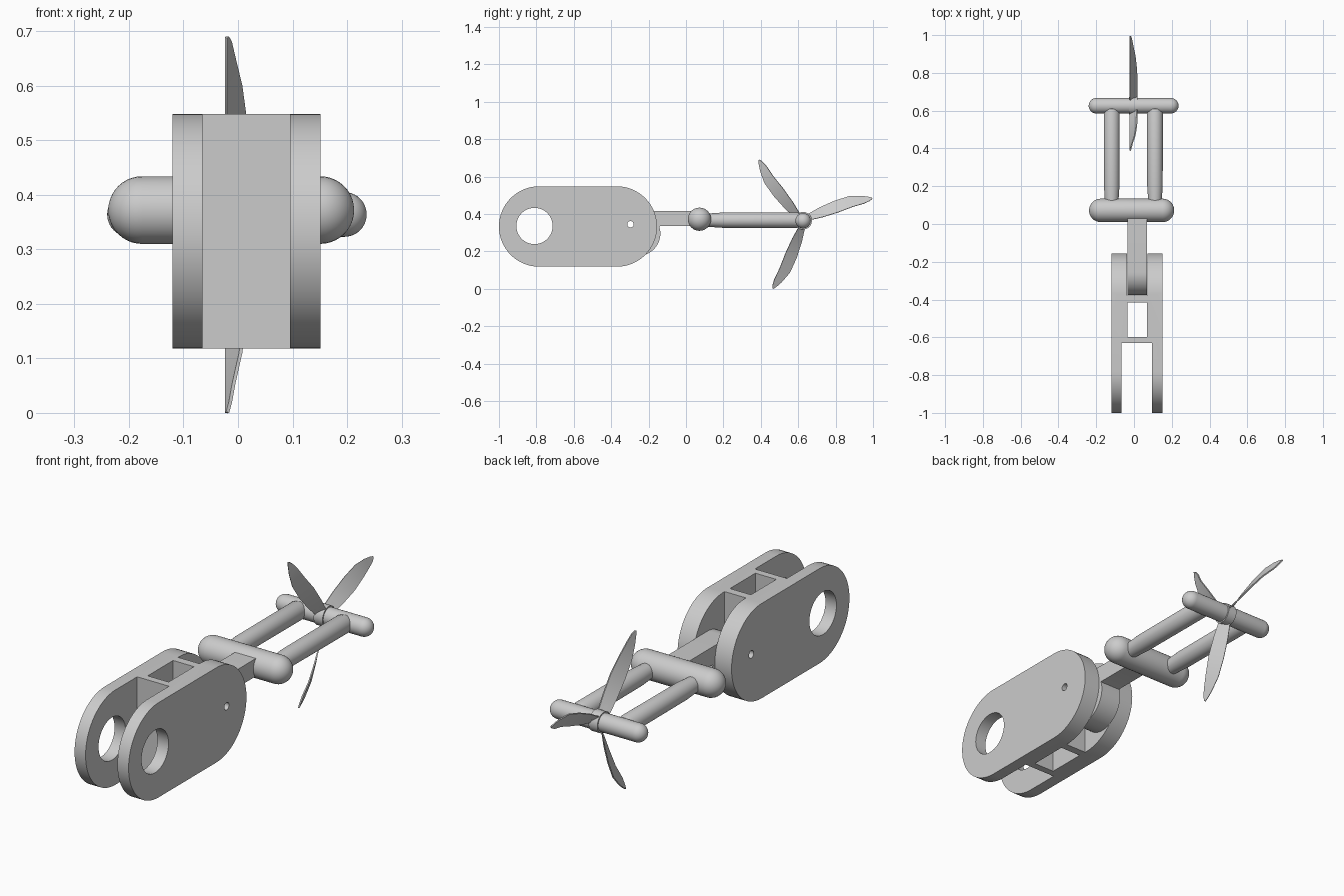
import bpy, bmesh
from math import sin, cos, pi, radians
from mathutils import Vector

cube = bpy.data.objects.get("Cube")
if cube:
    bpy.data.objects.remove(cube, do_unlink=True)

grey = bpy.data.materials.new("plain_grey")
grey.use_nodes = True
grey.diffuse_color = (0.6, 0.6, 0.6, 1)
grey.node_tree.nodes["Principled BSDF"].inputs["Base Color"].default_value = (0.6, 0.6, 0.6, 1)


def finish(name, bm, smooth=True):
    bmesh.ops.recalc_face_normals(bm, faces=bm.faces)
    mesh = bpy.data.meshes.new(name)
    bm.to_mesh(mesh)
    bm.free()
    mesh.materials.append(grey)
    obj = bpy.data.objects.new(name, mesh)
    bpy.context.collection.objects.link(obj)
    if smooth:
        shade(obj)
    return obj


def shade(obj):
    bpy.ops.object.select_all(action="DESELECT")
    obj.select_set(True)
    bpy.context.view_layer.objects.active = obj
    bpy.ops.object.shade_smooth_by_angle(angle=radians(30))


def loft(name, rings):
    """Skin a list of equal closed rings and cap both ends."""
    bm = bmesh.new()
    loops = [[bm.verts.new(p) for p in ring] for ring in rings]
    n = len(loops[0])
    for a, b in zip(loops, loops[1:]):
        for i in range(n):
            bm.faces.new((a[i], a[(i + 1) % n], b[(i + 1) % n], b[i]))
    bm.faces.new(loops[0])
    bm.faces.new(loops[-1])
    return finish(name, bm)


def arc(y, z, r, start, end, n):
    angles = [radians(start + (end - start) * i / n) for i in range(n + 1)]
    return [(y + r * cos(a), z + r * sin(a)) for a in angles]


def extrude_x(name, outline, x0, x1):
    return loft(name, [[(x, y, z) for y, z in outline] for x in (x0, x1)])


def rod(name, centre, axis, profile, n=32):
    """Revolve (distance, radius) pairs about a line through centre."""
    axis = Vector(axis)
    side, up = axis.orthogonal().normalized(), None
    up = axis.cross(side)
    turns = [2 * pi * i / n for i in range(n)]
    return loft(name, [[Vector(centre) + axis * d + (side * cos(t) + up * sin(t)) * r
                        for t in turns] for d, r in profile])


def capsule(name, x0, x1, y, z, r):
    angles = [radians(1 + 89 * i / 10) for i in range(11)]
    left = [(x0 + r - r * cos(a), r * sin(a)) for a in angles]
    right = [(x1 - r + r * cos(a), r * sin(a)) for a in reversed(angles)]
    return rod(name, (0, y, z), (1, 0, 0), left + right)


def box(name, x, y, z):
    return extrude_x(name, [(y[0], z[0]), (y[1], z[0]), (y[1], z[1]), (y[0], z[1])], *x)


def boolean(obj, tools, operation="DIFFERENCE"):
    for tool in tools:
        tool.hide_render = True
        mod = obj.modifiers.new("cut", "BOOLEAN")
        mod.operation, mod.solver, mod.object = operation, "EXACT", tool
        bpy.context.view_layer.objects.active = obj
        bpy.ops.object.modifier_apply(modifier=mod.name)
        bpy.data.objects.remove(tool, do_unlink=True)
    shade(obj)


def hole(y, z, r):
    return extrude_x("hole_cutter", arc(y, z, r, 0, 350, 35), -0.3, 0.3)


# Clevis: rounded block with a front slot, a window, a rear slot and two holes
MID = 0.333
block = arc(-0.37, MID, 0.215, -90, 90, 32) + arc(-0.785, MID, 0.215, 90, 270, 32)
clevis = extrude_x("clevis_body", block, -0.12, 0.151)
boolean(clevis, [
    box("front_slot", (-0.065, 0.095), (-1.2, -0.63), (0, 1)),
    box("window", (-0.035, 0.07), (-0.597, -0.415), (0, 1)),
    box("rear_slot", (-0.036, 0.071), (-0.378, 0.1), (0, 1)),
    hole(-0.81, 0.336, 0.097),
    hole(-0.297, 0.345, 0.017)])

# Tongue with a round eye that sits in the rear slot
tongue = extrude_x("tongue", arc(-0.257, 0.296, 0.12, 90, 378, 48)
                   + [(-0.137, 0.335), (0.06, 0.335), (0.06, 0.416)], -0.035, 0.07)
boolean(tongue, [hole(-0.297, 0.345, 0.017)])

# Yoke: cross bar, two prongs and the axle
capsule("cross_bar", -0.238, 0.213, 0.072, 0.372, 0.062)
capsule("axle", -0.24, 0.236, 0.626, 0.364, 0.041)
for name, x in (("right_prong", -0.118), ("left_prong", 0.111)):
    rod(name, (x, 0, 0.367), (0, 1, 0),
        [(0.07, 0.035), (0.14, 0.037), (0.2, 0.041), (0.59, 0.042), (0.61, 0.036), (0.618, 0.02)])

# Spinner: hub and three pitched blades
HUB_Y, HUB_Z = 0.626, 0.364
rod("spinner_hub", (0, HUB_Y, HUB_Z), (1, 0, 0), [(-0.026, 0.047), (0.018, 0.047)])

# Blade stations: radius, trailing offset, leading offset, trailing x
STATIONS = [(0.03, -0.006, 0.025, 0.015), (0.11, -0.013, 0.041, 0.015),
            (0.2, -0.014, 0.05, 0.014), (0.285, -0.01, 0.049, 0.005),
            (0.35, -0.012, 0.03, -0.008), (0.385, -0.008, 0.014, -0.014),
            (0.402, -0.001, 0.003, -0.019)]


def blade(name, angle, scale):
    c, s = cos(radians(angle)), sin(radians(angle))
    rings = []
    for r, low, high, x in STATIONS:
        r *= scale
        section = [(x + 0.003, low), (x - 0.003, low - 0.002),
                   (-0.024, high - 0.003), (-0.02, high)]
        rings.append([(px, HUB_Y + r * c - t * s, HUB_Z + r * s + t * c)
                      for px, t in section])
    loft(name, rings)


for name, angle, scale in (("rear_blade", 18, 0.967), ("upper_blade", 126, 1), ("lower_blade", 246, 0.99)):
    blade(name, angle, scale)
